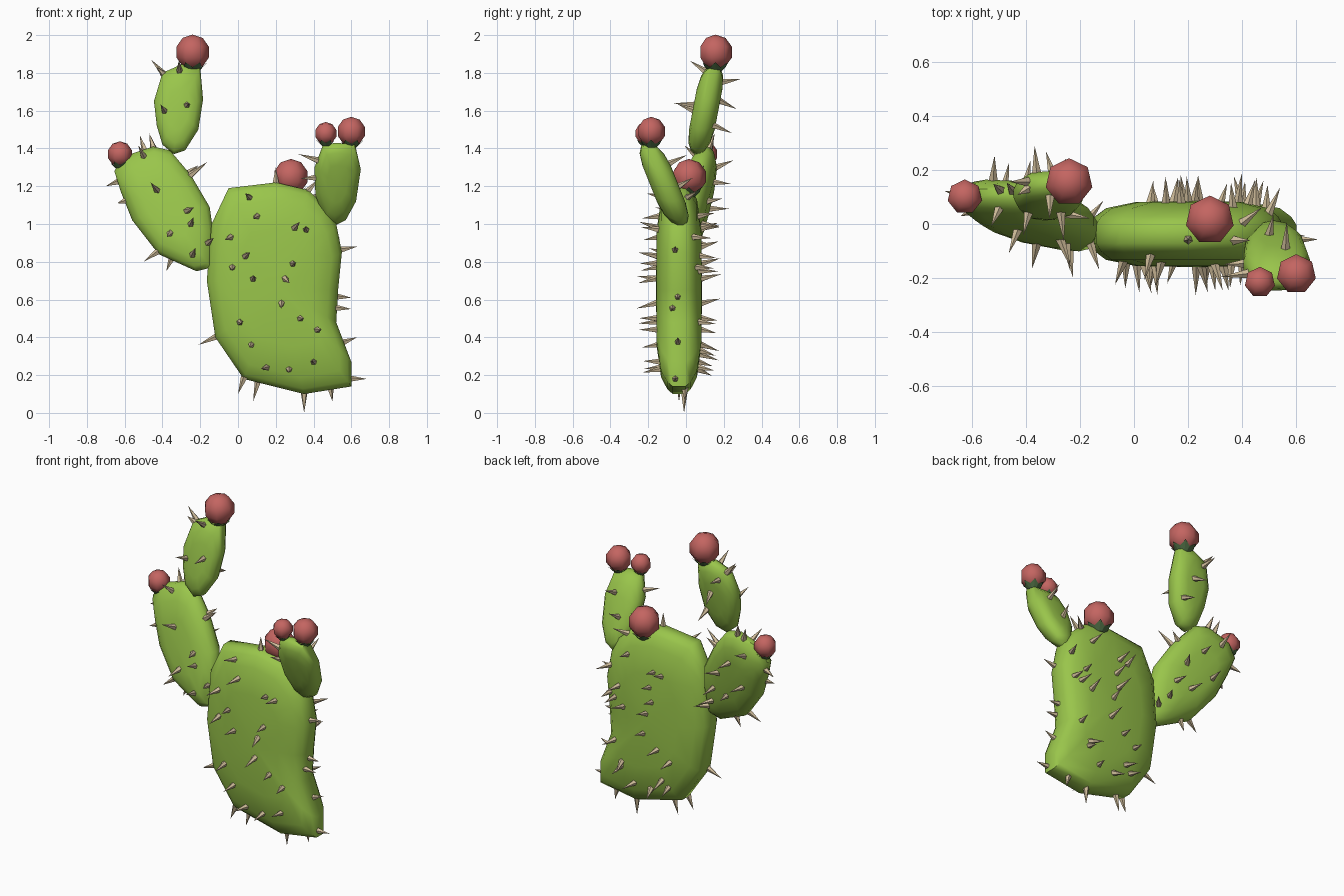
import bpy, bmesh, math, random
from mathutils import Vector, Matrix
from mathutils.bvhtree import BVHTree

if "Cube" in bpy.data.objects:
    bpy.data.objects.remove(bpy.data.objects["Cube"])

random.seed(4)


def mat(name, rgb):
    m = bpy.data.materials.new(name)
    m.diffuse_color = (*rgb, 1)
    m.use_nodes = True
    m.node_tree.nodes["Principled BSDF"].inputs["Base Color"].default_value = m.diffuse_color
    return m


GREEN = mat("pad_green", (0.32, 0.56, 0.07))
RED = mat("fruit_red", (0.55, 0.13, 0.12))
TAN = mat("spine_tan", (0.62, 0.50, 0.32))
DARK = mat("sepal_green", (0.08, 0.16, 0.06))


def finish(bm, name, material, smooth=None):
    bmesh.ops.recalc_face_normals(bm, faces=bm.faces[:])
    me = bpy.data.meshes.new(name)
    bm.to_mesh(me)
    bm.free()
    ob = bpy.data.objects.new(name, me)
    bpy.context.collection.objects.link(ob)
    me.materials.append(material)
    if smooth:
        bpy.ops.object.select_all(action='DESELECT')
        ob.select_set(True)
        bpy.context.view_layer.objects.active = ob
        bpy.ops.object.shade_smooth_by_angle(angle=math.radians(smooth))
    return ob


def pad(name, outline, lean, half, profile, front, rim, back):
    """Pillow from a front outline; lean(x, z) gives the mid-plane y.
    front/back: spine roots, rim: spine tips, all as (x, z)."""
    cx = (min(p[0] for p in outline) + max(p[0] for p in outline)) / 2
    cz = (min(p[1] for p in outline) + max(p[1] for p in outline)) / 2
    bm = bmesh.new()
    levels = [(s, -h) for s, h in reversed(profile)] + profile
    rings = []
    for s, h in levels:
        ring = []
        for x, z in outline:
            px, pz = cx + (x - cx) * s, cz + (z - cz) * s
            ring.append(bm.verts.new((px, lean(px, pz) + h * half, pz)))
        rings.append(ring)
    n = len(outline)
    for a, b in zip(rings, rings[1:]):
        for i in range(n):
            j = (i + 1) % n
            bm.faces.new((a[i], a[j], b[j], b[i]))
    for ring, side in ((rings[0], -1), (rings[-1], 1)):
        c = bm.verts.new((cx, lean(cx, cz) + side * half, cz))
        for i in range(n):
            bm.faces.new((ring[i], ring[(i + 1) % n], c))
    bmesh.ops.recalc_face_normals(bm, faces=bm.faces[:])
    tree = BVHTree.FromBMesh(bm)
    finish(bm, name, GREEN, 50)

    # spines rooted on the pad surface
    sp = bmesh.new()

    def spine(base, d, length):
        rot = d.to_track_quat('Z', 'Y').to_matrix().to_4x4()
        m = Matrix.Translation(base + d * (length / 2 - 0.01)) @ rot
        bmesh.ops.create_cone(sp, cap_ends=True, segments=5, radius1=0.019,
                              radius2=0.0, depth=length, matrix=m)

    for points, side in ((front, -1), (back, 1)):
        for x, z in points:
            hit, nor, _, _ = tree.ray_cast(Vector((x, side * 2, z)), Vector((0, -side, 0)))
            if hit:
                wob = Vector((random.uniform(-.3, .3), 0, random.uniform(-.3, .3)))
                spine(hit, (nor + wob).normalized(), random.uniform(.095, .12))
    for x, z in rim:
        tip = Vector((x, lean(x, z) + random.uniform(-.04, .04), z))
        base = tree.find_nearest(tip)[0]
        spine(base, (tip - base).normalized(), (tip - base).length + 0.01)
    finish(sp, name + "_spines", TAN)


def fruit(name, x, y, z, r):
    bm = bmesh.new()
    bmesh.ops.create_uvsphere(bm, u_segments=7, v_segments=5, radius=r * 1.03,
                              matrix=Matrix.Translation((x, y, z)))
    finish(bm, name, RED, 60)
    # pointed sepals cupping the underside
    bm = bmesh.new()
    low, up = [], []
    for i in range(12):
        a = math.tau * i / 12
        rad, h = (0.86, -0.6) if i % 2 == 0 else (0.62, -0.88)
        low.append(bm.verts.new((x + .35 * r * math.cos(a), y + .35 * r * math.sin(a), z - 1.15 * r)))
        up.append(bm.verts.new((x + rad * r * math.cos(a), y + rad * r * math.sin(a), z + h * r)))
    for i in range(12):
        j = (i + 1) % 12
        bm.faces.new((low[i], low[j], up[j], up[i]))
    bm.faces.new(low)
    finish(bm, name + "_sepals", DARK)


THICK = [(1, .28), (.95, .52), (.84, .78), (.55, .97)]
ROUND = [(1, .22), (.92, .55), (.75, .85), (.45, 1)]

# main pad
body_front = [(.06, 1.14), (.1, 1.04), (.3, .98), (.36, .97), (-.04, .93), (.04, .83),
              (-.03, .77), (.08, .71), (.25, .71), (.29, .79), (.23, .58), (.33, .5),
              (.01, .48), (.42, .44), (.07, .36), (.4, .27), (.15, .24), (.27, .23)]
body_back = [(.46 - x * 0.95, z) for x, z in body_front] + [(.4, .33), (.12, .31), (.45, .75), (.2, .88)]
pad("main_pad",
    [(-.05, 1.19), (.2, 1.22), (.37, 1.18), (.47, 1.09), (.52, 1.0), (.55, .85),
     (.53, .65), (.52, .48), (.6, .27), (.6, .14), (.35, .10), (.03, .18),
     (-.12, .40), (-.165, .7), (-.14, 1.0)],
    lambda x, z: -.037, .122, THICK, body_front,
    [(.63, .88), (.60, .61), (.6, .55), (.63, .4), (.68, .18), (.5, .06), (.35, 0),
     (.08, .06), (.0, .1), (-.21, .36), (.2, 1.3), (.43, 1.24)], body_back)

# left pad
pad("left_pad",
    [(-.22, .75), (-.42, .84), (-.56, 1.02), (-.62, 1.17), (-.655, 1.28), (-.6, 1.36),
     (-.45, 1.41), (-.36, 1.39), (-.25, 1.26), (-.15, 1.09), (-.13, .95), (-.14, .77)],
    lambda x, z: -.04 - .107 * (x + .2) + .196 * (z - .8), .083, ROUND,
    [(-.5, 1.36), (-.43, 1.18), (-.27, 1.07), (-.25, 1.0), (-.36, .95), (-.24, .84), (-.16, .9)],
    [(-.16, 1.33), (-.21, 1.31), (-.64, 1.11), (-.7, 1.2), (-.5, .8), (-.38, .75),
     (-.52, 1.47), (-.47, 1.48)],
    [(-.52, 1.3), (-.4, 1.22), (-.3, 1.12), (-.48, 1.08), (-.35, .98), (-.22, .9), (-.25, 1.0), (-.17, .84)])

# upper left pad
pad("upper_left_pad",
    [(-.4, 1.42), (-.43, 1.52), (-.445, 1.65), (-.4, 1.8), (-.3, 1.845), (-.2, 1.83),
     (-.185, 1.66), (-.21, 1.5), (-.28, 1.39), (-.34, 1.37)],
    lambda x, z: .065 + .19 * (z - 1.4), .068, ROUND,
    [(-.39, 1.6), (-.27, 1.63), (-.31, 1.81)],
    [(-.46, 1.87), (-.43, 1.83)],
    [(-.3, 1.65), (-.36, 1.75), (-.25, 1.52)])

# right pad
pad("right_pad",
    [(.46, 1.02), (.41, 1.15), (.405, 1.3), (.45, 1.42), (.52, 1.43), (.62, 1.42),
     (.65, 1.29), (.625, 1.12), (.57, 1.02), (.51, .99)],
    lambda x, z: -.04 - .4 * (z - 1.02), .075, ROUND, [],
    [(.32, 1.37), (.33, 1.24)],
    [(.5, 1.2), (.56, 1.32)])

# fruits
fruit("upper_left_fruit", -.24, .155, 1.91, .09)
fruit("left_fruit", -.625, .10, 1.37, .066)
fruit("main_fruit", .28, .015, 1.25, .092)
fruit("right_inner_fruit", .465, -.215, 1.48, .058)
fruit("right_outer_fruit", .60, -.185, 1.49, .075)
